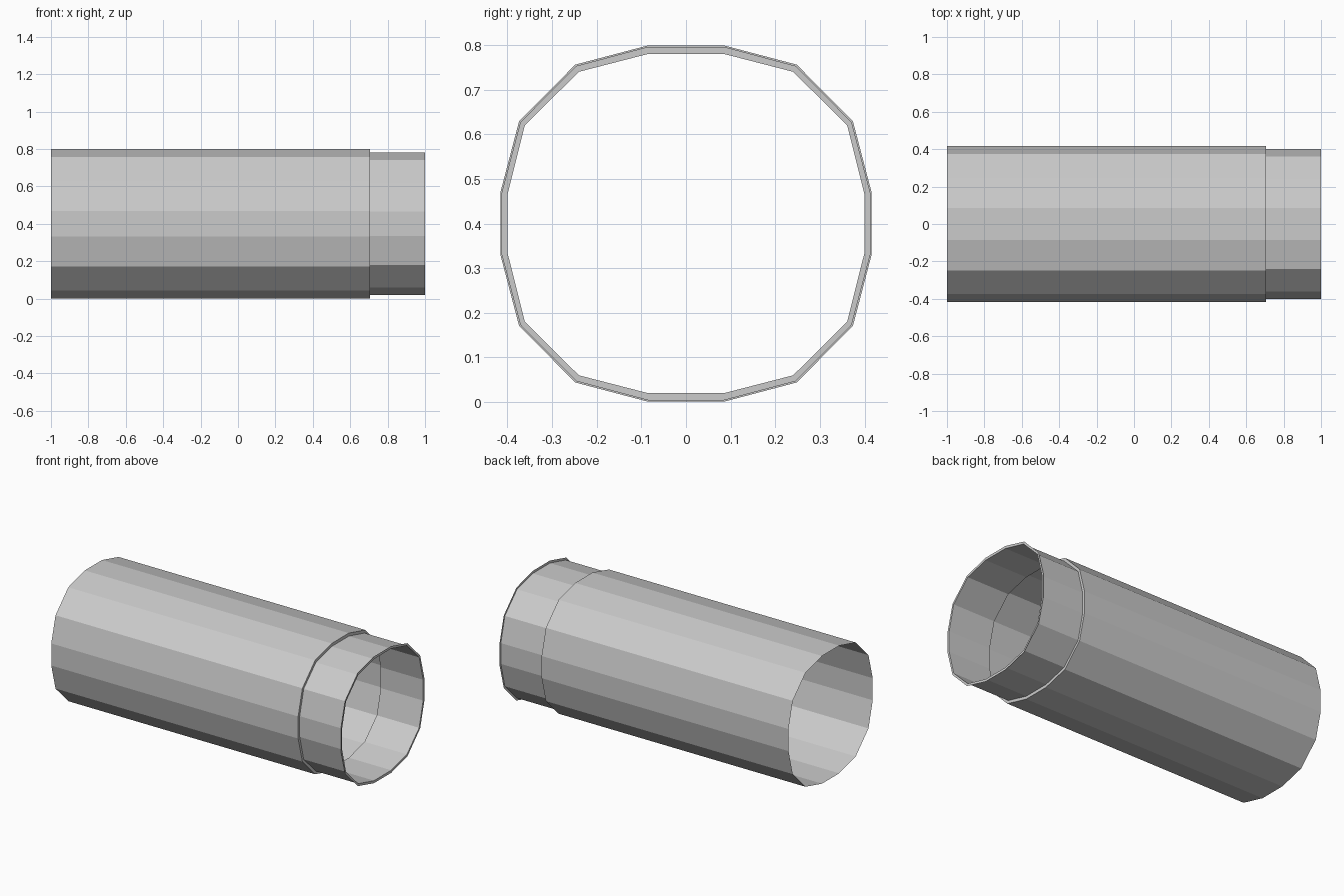
import bpy, bmesh

if "Cube" in bpy.data.objects:
    bpy.data.objects.remove(bpy.data.objects["Cube"])

CZ = 0.4
# quarter outlines (y, z from the axis), top to side
SLEEVE = [(0.085, 0.399), (0.248, 0.356), (0.374, 0.229), (0.416, 0.069)]
NECK = [(0.085, 0.380), (0.240, 0.340), (0.361, 0.220), (0.400, 0.065)]
FLANGE = [(0.085, 0.396), (0.246, 0.353), (0.371, 0.227), (0.413, 0.069)]


def full(q):
    """Mirror a quarter outline into the 16-sided section."""
    right = q + [(y, -z) for y, z in reversed(q)]
    return right + [(-y, z) for y, z in reversed(right)]


def loft(name, sections):
    """Open flat-shaded shell through (x, quarter outline) sections."""
    bm = bmesh.new()
    rings = [[bm.verts.new((x, y, CZ + z)) for y, z in full(q)]
             for x, q in sections]
    for a, b in zip(rings, rings[1:]):
        for i in range(len(a)):
            j = (i + 1) % len(a)
            bm.faces.new((a[i], b[i], b[j], a[j]))
    # all faces point away from the axis, step and flange follow
    bmesh.ops.recalc_face_normals(bm, faces=bm.faces)
    f = bm.faces[:][0]
    c = f.calc_center_median()
    if f.normal.y * c.y + f.normal.z * (c.z - CZ) < 0:
        bmesh.ops.reverse_faces(bm, faces=bm.faces)
    me = bpy.data.meshes.new(name)
    bm.to_mesh(me)
    bm.free()
    ob = bpy.data.objects.new(name, me)
    bpy.context.collection.objects.link(ob)
    return ob


# wide sleeve, step down to the neck, thin flange on the neck's end
loft("pipe_sleeve", [(-1, SLEEVE), (0.707, SLEEVE), (0.707, NECK), (1, NECK)])
loft("neck_flange", [(1, FLANGE), (1, NECK)])
for f in bpy.data.objects["neck_flange"].data.polygons:
    if f.normal.x < 0:
        f.flip()
